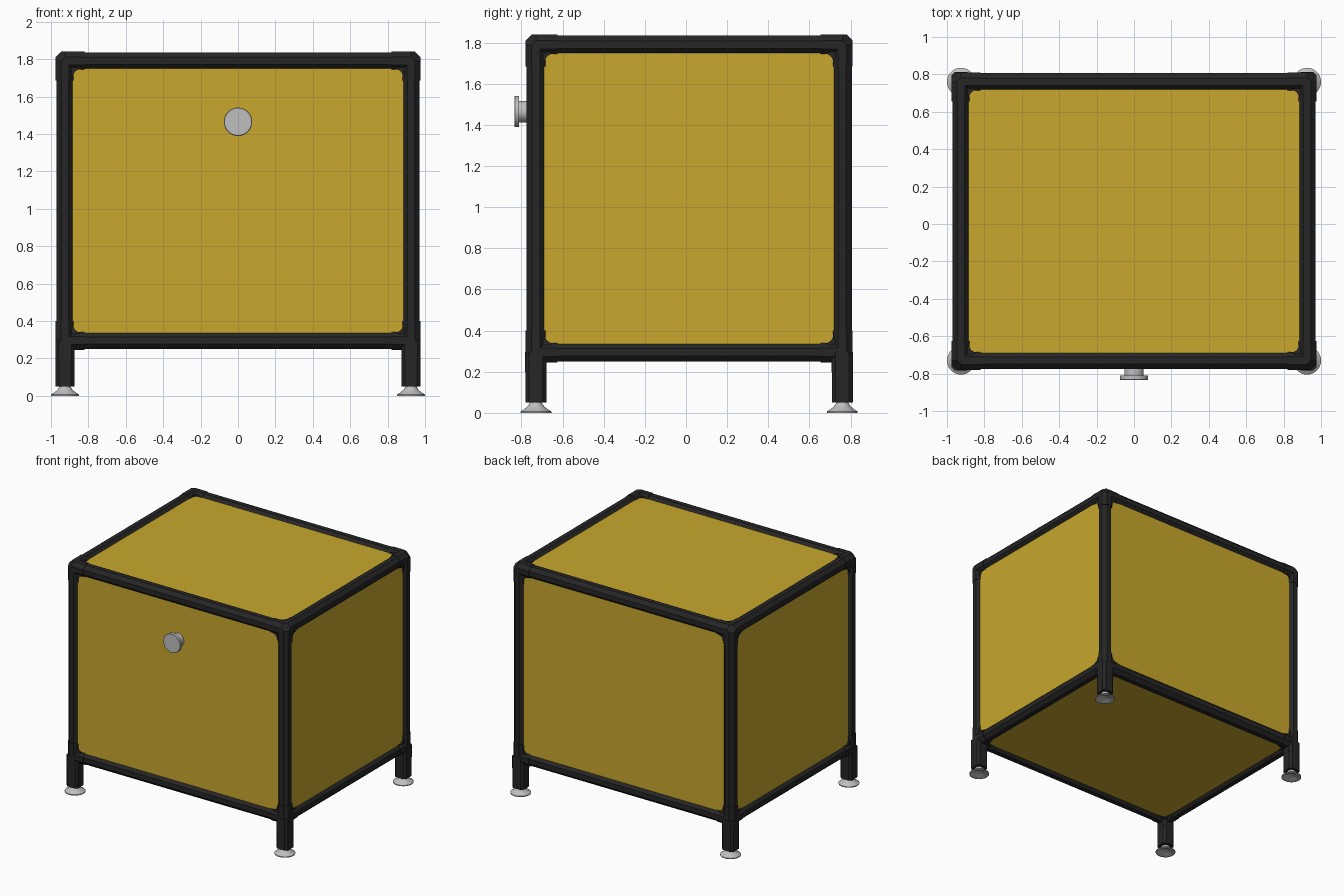
import bpy, bmesh, math
from mathutils import Vector
from itertools import product

cube = bpy.data.objects.get("Cube")
if cube:
    bpy.data.objects.remove(cube, do_unlink=True)


def material(name, rgb):
    m = bpy.data.materials.new(name)
    m.use_nodes = True
    m.diffuse_color = (*rgb, 1)
    m.node_tree.nodes["Principled BSDF"].inputs["Base Color"].default_value = (*rgb, 1)
    return m


YELLOW = material("mustard yellow", (0.58, 0.39, 0.026))
BLACK = material("charcoal black", (0.019, 0.019, 0.019))
STEEL = material("light steel", (0.52, 0.52, 0.52))

# Centre lines of the tube frame
X, FRONT, BACK, LOW, HIGH = 0.925, -0.73, 0.76, 0.295, 1.79
MIN, MAX = Vector((-X, FRONT, LOW)), Vector((X, BACK, HIGH))
MID = (MIN + MAX) / 2
TUBE, JOINT, ARM = 0.046, 0.05, 0.105


def finish(name, bm, mat, smooth=False):
    bmesh.ops.recalc_face_normals(bm, faces=bm.faces)
    mesh = bpy.data.meshes.new(name)
    bm.to_mesh(mesh)
    bm.free()
    mesh.materials.append(mat)
    ob = bpy.data.objects.new(name, mesh)
    bpy.context.collection.objects.link(ob)
    if smooth:
        bpy.ops.object.select_all(action='DESELECT')
        ob.select_set(True)
        bpy.context.view_layer.objects.active = ob
        bpy.ops.object.shade_smooth_by_angle(angle=math.radians(35))
    return ob


def octagon(centre, axis, half, cut=0.586):
    """Square with cut corners, perpendicular to a main axis."""
    k = half * (1 - cut)
    ring = [(half, k), (k, half), (-k, half), (-half, k),
            (-half, -k), (-k, -half), (k, -half), (half, -k)]
    points = []
    for a, b in ring:
        p = Vector(centre)
        p[(axis + 1) % 3] += a
        p[(axis + 2) % 3] += b
        points.append(p)
    return points


def hull(bm, points):
    verts = [bm.verts.new(p) for p in points]
    result = bmesh.ops.convex_hull(bm, input=verts)
    unused = [v for v in result["geom_interior"] if isinstance(v, bmesh.types.BMVert)]
    bmesh.ops.delete(bm, geom=unused, context='VERTS')


def tube(bm, start, end, axis, half, cut=0.586):
    hull(bm, octagon(start, axis, half, cut) + octagon(end, axis, half, cut))


def lathe(name, profile, mat, place, along_y=False):
    """Spin (radius, height) points about z, or about -y."""
    bm = bmesh.new()
    verts = [bm.verts.new((r, 0, h)) for r, h in profile]
    edges = [bm.edges.new(pair) for pair in zip(verts, verts[1:])]
    bmesh.ops.spin(bm, geom=verts + edges, axis=(0, 0, 1), cent=(0, 0, 0),
                   steps=32, angle=math.tau)
    bmesh.ops.remove_doubles(bm, verts=bm.verts, dist=0.0002)
    ob = finish(name, bm, mat, True)
    ob.location = place
    if along_y:
        ob.rotation_euler.x = math.pi / 2
    return ob


# Frame tubes, four along each axis
for axis, label in enumerate(("cross_rail", "side_rail", "post")):
    others = [i for i in range(3) if i != axis]
    for n, signs in enumerate(product((MIN, MAX), repeat=2)):
        start, end = Vector(MIN), Vector(MAX)
        for i, side in zip(others, signs):
            start[i] = end[i] = side[i]
        bm = bmesh.new()
        tube(bm, start, end, axis, TUBE)
        finish(f"{label}_{n + 1}", bm, BLACK)

# Corner connectors: three sleeves, a faceted core and curved inner webs
for n, sides in enumerate(product((MIN, MAX), repeat=3)):
    corner = Vector([side[i] for i, side in enumerate(sides)])
    inward = [1 if side is MIN else -1 for side in sides]
    low = sides[2] is MIN
    bm = bmesh.new()
    core = []
    for axis in range(3):
        end = corner.copy()
        end[axis] += inward[axis] * ARM
        tube(bm, corner, end, axis, JOINT)
        core += octagon(corner, axis, JOINT)
    hull(bm, core)
    if low:
        tube(bm, corner - Vector((0, 0, 0.095)), corner, 2, 0.052, 0.35)
    for a, b in ((0, 1), (1, 2), (2, 0)):
        c = 3 - a - b
        reach, fillet = JOINT - 0.006, 0.04
        curve = [(0, 0)]
        for s in range(6):
            t = s / 5 * math.pi / 2
            curve.append((reach + fillet * (1 - math.sin(t)),
                          reach + fillet * (1 - math.cos(t))))
        face = []
        for u, v in curve:
            p = corner.copy()
            p[a] += inward[a] * u
            p[b] += inward[b] * v
            p[c] -= 0.036
            face.append(bm.verts.new(p))
        base = bm.faces.new(face)
        out = bmesh.ops.extrude_face_region(bm, geom=[base])
        shift = Vector((0, 0, 0))
        shift[c] = 0.072
        bmesh.ops.translate(bm, vec=shift, verts=[
            v for v in out["geom"] if isinstance(v, bmesh.types.BMVert)])
    finish(f"corner_connector_{n + 1}", bm, BLACK)

# Six thin panels, set just inside the outer faces of the tubes
names = (("right_panel", "left_panel"), ("front_panel", "back_panel"),
         ("bottom_panel", "top_panel"))
for axis in range(3):
    for side, sign, name in zip((MIN, MAX), (-1, 1), names[axis]):
        centre = MID.copy()
        centre[axis] = side[axis] + sign * 0.018
        size = MAX - MIN
        size[axis] = 0.014
        bm = bmesh.new()
        bmesh.ops.create_cube(bm, size=1)
        bmesh.ops.scale(bm, vec=size, verts=bm.verts)
        bmesh.ops.translate(bm, vec=centre, verts=bm.verts)
        finish(name, bm, YELLOW)

# Legs with flared levelling feet, hollow underneath
FOOT = [(0, 0.06), (0.03, 0.06), (0.031, 0.045), (0.042, 0.03), (0.06, 0.016),
        (0.075, 0.007), (0.075, 0), (0.055, 0), (0.035, 0.012), (0, 0.014)]
for x, y in product((-X, X), (FRONT, BACK)):
    label = ("front" if y < 0 else "back") + ("_left" if x > 0 else "_right")
    bm = bmesh.new()
    tube(bm, (x, y, 0.05), (x, y, LOW), 2, 0.051, 0.35)
    finish(label + "_leg", bm, BLACK)
    lathe(label + "_foot", FOOT, STEEL, (x, y, 0))

# Door knob: neck and wide disc
KNOB = [(0, 0), (0.052, 0), (0.052, 0.065), (0.076, 0.065),
        (0.076, 0.086), (0.073, 0.089), (0, 0.089)]
lathe("door_knob", KNOB, STEEL, (0, -0.746, 1.465), along_y=True)
